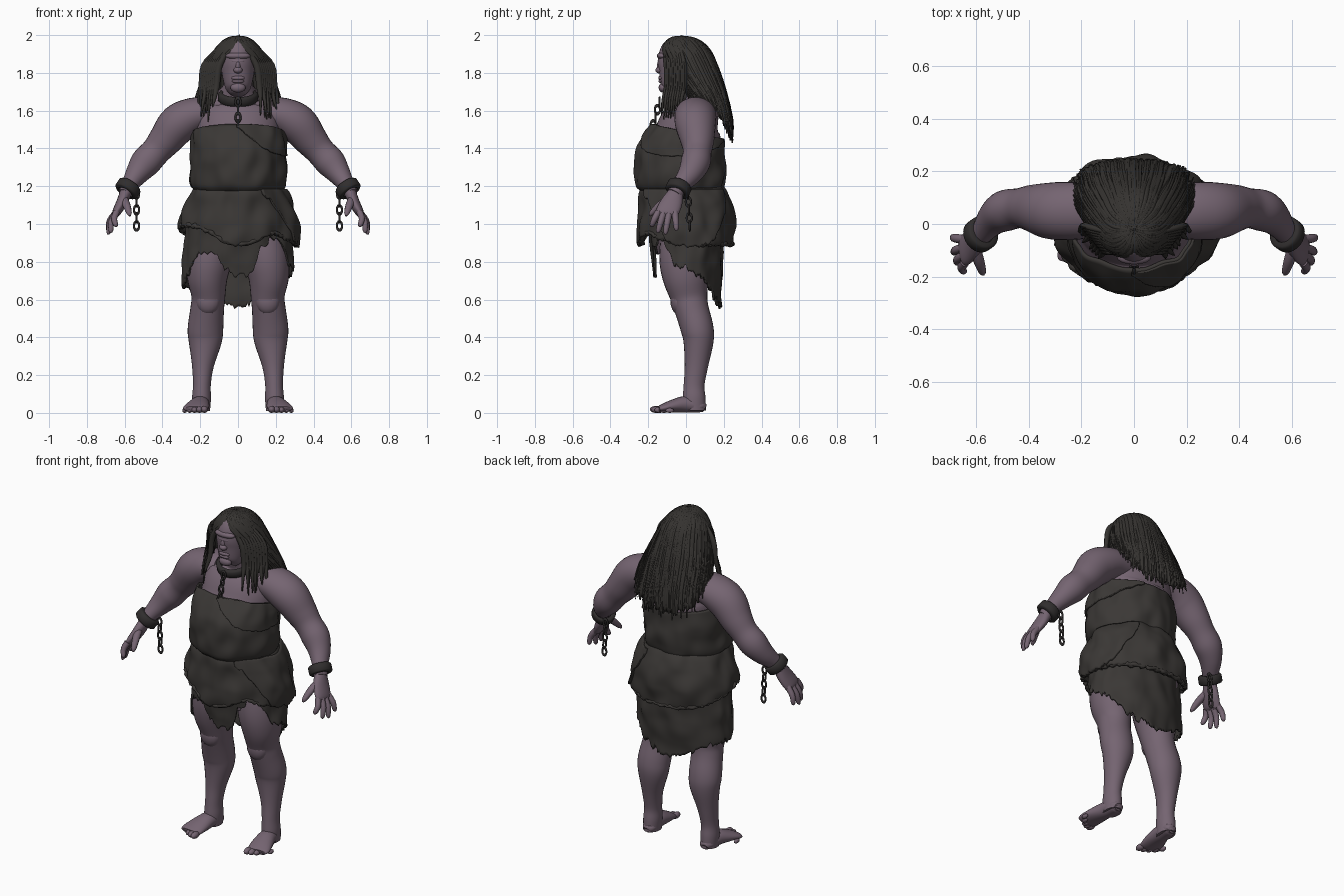
import bpy, bmesh, math, random
from mathutils import Vector, noise

random.seed(4)
cube = bpy.data.objects.get("Cube")
if cube:
    bpy.data.objects.remove(cube, do_unlink=True)


def material(name, rgb):
    m = bpy.data.materials.new(name)
    m.use_nodes = True
    m.diffuse_color = (*rgb, 1)
    bsdf = m.node_tree.nodes["Principled BSDF"]
    bsdf.inputs["Base Color"].default_value = (*rgb, 1)
    bsdf.inputs["Roughness"].default_value = 0.8
    return m


SKIN = material("mauve skin", (0.178, 0.129, 0.167))
CLOTH = material("dark hide cloth", (0.043, 0.039, 0.036))
HAIR = material("dark hair", (0.036, 0.033, 0.03))
IRON = material("dark iron", (0.03, 0.027, 0.027))


def finish(name, bm, mat, solid=0.0, fix=True):
    if fix:
        bmesh.ops.recalc_face_normals(bm, faces=bm.faces)
    me = bpy.data.meshes.new(name)
    bm.to_mesh(me)
    bm.free()
    me.materials.append(mat)
    me.shade_smooth()
    me.set_sharp_from_angle(angle=math.radians(55))
    ob = bpy.data.objects.new(name, me)
    bpy.context.scene.collection.objects.link(ob)
    if solid:
        mod = ob.modifiers.new("thickness", "SOLIDIFY")
        mod.thickness, mod.offset = solid, -1
    return ob


def curve(keys, u):
    """Smooth interpolation through tuples whose first item is the ascending parameter."""
    u = min(max(u, keys[0][0]), keys[-1][0])
    i = 0
    while i < len(keys) - 2 and u > keys[i + 1][0]:
        i += 1
    a, b = keys[i], keys[i + 1]
    p, n = keys[max(i - 1, 0)], keys[min(i + 2, len(keys) - 1)]
    h = b[0] - a[0]
    t = (u - a[0]) / h
    out = []
    for k in range(1, len(a)):
        ma = (b[k] - p[k]) / (b[0] - p[0]) * h
        mb = (n[k] - a[k]) / (n[0] - a[0]) * h
        out.append((2*t**3 - 3*t*t + 1) * a[k] + (t**3 - 2*t*t + t) * ma
                   + (3*t*t - 2*t**3) * b[k] + (t**3 - t*t) * mb)
    return out


def sweep(name, pts, mat, ref=(1, 0, 0), sides=20, steps=5):
    """Tube through (x, y, z, radius along ref, radius across)."""
    keys = [(i, *p) for i, p in enumerate(pts)]
    path = [curve(keys, j / steps) for j in range((len(pts) - 1) * steps + 1)]
    bm, loops = bmesh.new(), []
    for j, p in enumerate(path):
        t = Vector(path[min(j + 1, len(path) - 1)][:3]) - Vector(path[max(j - 1, 0)][:3])
        t.normalize()
        u = Vector(ref)
        u = (u - t * u.dot(t)).normalized()
        v = t.cross(u)
        ring = []
        for k in range(sides):
            a = 2 * math.pi * k / sides
            ring.append(bm.verts.new(Vector(p[:3]) + u * p[3] * math.cos(a) + v * p[4] * math.sin(a)))
        loops.append(ring)
    for r, s in zip(loops, loops[1:]):
        for k in range(sides):
            bm.faces.new((r[k], r[(k + 1) % sides], s[(k + 1) % sides], s[k]))
    bm.faces.new(loops[0])
    bm.faces.new(loops[-1])
    return finish(name, bm, mat)


def around(rings, deg, z, grow=0.0):
    cy, rx, ry = curve(rings, z)
    a = math.radians(deg)
    return Vector(((rx + grow) * math.cos(a), cy + (ry + grow) * math.sin(a), z))


def sheet(name, rings, top, hem, mat, a0=0, a1=360, opening=None, grow=0.0,
          rough=0.006, rag=0.02, ripple=0.0, power=1.0, solid=0.012, cols=140, rows=26):
    """Draped shell round the body between a top edge and a ragged hem."""
    bm, grid = bmesh.new(), []
    for c in range(cols + 1):
        phi = a0 + (a1 - a0) * c / cols
        d = Vector((math.cos(math.radians(phi)), math.sin(math.radians(phi)), 0))
        low = hem(phi) + rag * (noise.noise(d * 9) + 0.6 * noise.noise(d * 31))
        column = []
        for r in range(rows + 1):
            z = top(phi) + (low - top(phi)) * (r / rows) ** power
            th = 90 + (phi - 90) * (1 - opening(z) / 180) if opening else phi
            g = grow + rough * noise.noise(Vector((d.x * 3, d.y * 3, z * 9)))
            g += ripple * math.sin(math.radians(phi) * 40 + 3 * math.sin(z * 9)) * min(1, r / rows * 2)
            column.append(bm.verts.new(around(rings, th, z, g)))
        grid.append(column)
    for p, q in zip(grid, grid[1:]):
        for r in range(rows):
            bm.faces.new((p[r], p[r + 1], q[r + 1], q[r]))
    bmesh.ops.remove_doubles(bm, verts=bm.verts, dist=0.0002)
    return finish(name, bm, mat, solid, fix=False)


def blob(name, loc, size, mat):
    bm = bmesh.new()
    bmesh.ops.create_uvsphere(bm, u_segments=16, v_segments=10, radius=1)
    bmesh.ops.scale(bm, vec=size, verts=bm.verts)
    finish(name, bm, mat).location = loc


def spin_ring(name, loc, axis, profile, mat, sides=32, stretch=1.0):
    """Closed (radius, height) profile revolved about an axis."""
    bm = bmesh.new()
    loops = [[bm.verts.new((r * math.cos(2*math.pi*k/sides), r * stretch * math.sin(2*math.pi*k/sides), h))
              for r, h in profile] for k in range(sides)]
    n = len(profile)
    for k in range(sides):
        p, q = loops[k], loops[(k + 1) % sides]
        for i in range(n):
            bm.faces.new((p[i], p[(i + 1) % n], q[(i + 1) % n], q[i]))
    ob = finish(name, bm, mat)
    ob.location = loc
    ob.rotation_mode = "QUATERNION"
    ob.rotation_quaternion = Vector(axis).to_track_quat("Z", "Y")


def cuff(name, loc, axis, r, h, thick):
    b = thick * 0.3
    spin_ring(name, loc, axis, [(r - thick, -h), (r - b, -h), (r, -h + b), (r, h - b), (r - b, h),
                                (r - thick, h)], IRON)


def chain(name, start, end, count):
    a, b = Vector(start), Vector(end)
    wire = [(0.014 + 0.0055 * math.cos(i * math.pi / 4), 0.0055 * math.sin(i * math.pi / 4)) for i in range(8)]
    for i in range(count):
        axis = (1, 0, 0) if i % 2 else (0, 1, 0)
        spin_ring(f"{name}_link_{i + 1}", a.lerp(b, i / (count - 1)), axis, wire, IRON, 16, 1.6)


# Torso, neck and head
sweep("torso", [(0, 0, .84, .22, .15), (0, 0, 1, .26, .19), (0, -.03, 1.2, .225, .195),
                (0, -.03, 1.36, .22, .195), (0, .005, 1.46, .22, .18), (0, .02, 1.53, .22, .16),
                (0, .05, 1.61, .2, .125), (0, .045, 1.67, .13, .105), (0, .015, 1.73, .08, .085),
                (0, 0, 1.82, .07, .08)], SKIN, sides=40)
sweep("head", [(0, -.085, 1.69, .035, .04), (0, -.07, 1.72, .066, .07), (0, -.045, 1.8, .086, .102),
               (0, -.035, 1.87, .09, .113), (0, -.025, 1.93, .08, .1), (0, -.01, 1.975, .04, .05)], SKIN, sides=32)
for name, loc, size in [("brow", (0, -.125, 1.89), (.066, .029, .02)),
                        ("eyelid", (0, -.134, 1.862), (.038, .016, .014)),
                        ("nose_bridge", (0, -.138, 1.838), (.014, .016, .03)),
                        ("nose", (0, -.14, 1.815), (.024, .022, .018)),
                        ("upper_lip", (0, -.133, 1.773), (.036, .014, .012)),
                        ("lower_lip", (0, -.133, 1.756), (.032, .013, .01)),
                        ("chin", (0, -.122, 1.722), (.04, .023, .026))]:
    blob(name, loc, size, SKIN)

# Arms, hands, legs and feet
for side, s in (("left", 1), ("right", -1)):
    def limb(part, pts, ref=(1, 0, 0), sides=20, steps=5):
        sweep(f"{side}_{part}", [(s * p[0], *p[1:]) for p in pts], SKIN, ref, sides, steps)

    limb("arm", [(.13, .05, 1.59, .1, .08), (.23, .05, 1.575, .11, .095), (.315, .05, 1.53, .108, .105),
                 (.385, .06, 1.445, .09, .09), (.435, .06, 1.385, .076, .078), (.49, .05, 1.325, .078, .08),
                 (.535, .02, 1.265, .064, .062), (.575, -.03, 1.205, .045, .042),
                 (.6, -.06, 1.16, .04, .034)], (0, 1, 0), 28)
    limb("palm", [(.59, -.05, 1.175, .038, .032), (.615, -.075, 1.115, .057, .029),
                  (.643, -.1, 1.062, .06, .023), (.65, -.105, 1.045, .047, .014)], (0, 1, 0))
    tips = [(.648, -.185, .985), (.677, -.15, .953), (.69, -.11, .945), (.694, -.05, .965)]
    for i, tip in enumerate(tips):
        b, e = Vector((.643, -.146 + i * .029, 1.065)), Vector(tip)
        m = b.lerp(e, .5) + Vector((.01, 0, .004))
        limb(f"finger_{i + 1}", [(*b, .018, .018), (*m, .0165, .0165), (*b.lerp(e, .88), .013, .013),
                                 (*e, .004, .004)], (0, 1, 0), 10, 3)
    limb("thumb", [(.605, -.09, 1.135, .022, .022), (.59, -.14, 1.1, .021, .019),
                   (.577, -.18, 1.06, .015, .014), (.572, -.192, 1.043, .005, .005)], sides=10)
    limb("leg", [(.13, .02, .97, .12, .15), (.152, 0, .82, .12, .142), (.162, 0, .72, .108, .125),
                 (.157, .015, .62, .09, .1), (.163, .03, .55, .089, .09), (.172, .058, .45, .094, .087),
                 (.174, .066, .38, .088, .08), (.186, .055, .25, .058, .062), (.191, .043, .15, .047, .055),
                 (.193, .043, .08, .05, .06), (.194, .045, .012, .046, .06)], sides=28)
    blob(f"{side}_kneecap", (s * .158, -.038, .595), (.065, .045, .075), SKIN)
    limb("foot", [(.193, .1, .022, .026, .02), (.193, .075, .034, .042, .033), (.2, 0, .045, .05, .044),
                  (.213, -.07, .036, .062, .034), (.226, -.125, .024, .066, .022), (.229, -.145, .02, .055, .015)])
    for i in range(5):
        r = .022 - i * .0018
        blob(f"{side}_toe_{i + 1}", (s * (.178 + i * .026), -.158 + .0045 * i * i, r * .85),
             (r * .85, r * 1.5, r * .85), SKIN)
    # Wrist shackle with hanging chain
    cuff(f"{side}_wrist_cuff", (s * .583, -.04, 1.188), (s * .5, -.35, -.75), .066, .026, .024)
    chain(f"{side}_wrist_chain", (s * .537, .01, 1.16), (s * .537, .02, .99), 5)

# Collar and its chain
cuff("neck_collar", (0, -.025, 1.672), (0, -.3, 1), .106, .024, .025)
chain("collar_chain", (0, -.14, 1.645), (0, -.185, 1.485), 5)

# Tunic with a folded wrap over the left breast
tunic = [(1.16, -.02, .21, .2), (1.2, -.03, .25, .233), (1.3, -.03, .256, .24),
         (1.4, -.03, .25, .236), (1.46, -.015, .245, .215), (1.54, .005, .228, .165)]
tunic_top = lambda a: 1.49 - .04 * math.sin(math.radians(a))
sheet("tunic", tunic, tunic_top, lambda a: 1.165, CLOTH, rag=.008, rough=.016)
wrap_hem = [(268, 1.52), (285, 1.46), (305, 1.4), (325, 1.37), (360, 1.36), (400, 1.39), (430, 1.44)]
sheet("tunic_wrap", tunic, tunic_top, lambda a: curve(wrap_hem, a)[0], CLOTH, 268, 430,
      grow=.01, rag=.006, rough=.016, cols=60)

# Heavy overskirt, hem roll and hip flap
over = [(.84, 0, .3, .24), (.9, 0, .312, .255), (1, 0, .312, .257), (1.1, 0, .282, .248),
        (1.17, -.01, .25, .232), (1.21, -.015, .22, .207)]
over_hem = [(0, .89), (45, .885), (90, .89), (135, .91), (180, .98), (215, .985), (235, .965),
            (255, .905), (275, .885), (290, .91), (305, .95), (325, .92), (360, .89)]
hem_at = lambda a: curve(over_hem, a % 360)[0]
sheet("overskirt", over, lambda a: 1.205, hem_at, CLOTH, rag=.014, rough=.02, solid=.025)
roll = []
for k in range(121):
    p = around(over, k * 3, hem_at(k * 3) + random.uniform(0, .012), -.008)
    r = random.uniform(.006, .015)
    roll.append((*p, r, r))
sweep("overskirt_hem", roll, CLOTH, (0, 0, 1), 8, 2)
flap_hem = [(300, 1.17), (315, 1.08), (330, .96), (345, .89), (375, .885), (395, .93), (420, 1.15)]
sheet("hip_flap", over, lambda a: 1.185, lambda a: curve(flap_hem, a)[0], CLOTH, 300, 420,
      grow=.012, rough=.024, cols=60, solid=.018)

# Torn underskirt, longest at the back
under = [(.5, .02, .27, .165), (.7, .01, .3, .178), (.85, .005, .29, .19), (1.02, 0, .27, .2)]
under_hem = [(0, .76), (25, .72), (50, .63), (70, .58), (100, .57), (130, .63), (160, .67), (195, .68),
             (212, .76), (228, .84), (242, .85), (255, .77), (268, .73), (284, .75), (298, .89),
             (318, .92), (338, .79), (360, .76)]
sheet("underskirt", under, lambda a: 1.0, lambda a: curve(under_hem, a % 360)[0], CLOTH,
      rag=.035, rough=.015, cols=180)

# Long swept-back hair: shell, surface strands and front locks
hair = [(1.4, .15, .26, .095), (1.47, .148, .26, .1), (1.55, .13, .252, .115), (1.66, .095, .228, .128),
        (1.75, .055, .197, .143), (1.85, .015, .157, .145), (1.92, -.002, .122, .128),
        (1.965, -.012, .082, .092), (1.988, -.02, .045, .052), (1.997, -.022, .003, .004)]
hair_hem = [(0, 1.47), (50, 1.49), (75, 1.54), (100, 1.61), (180, 1.62)]
gap = [(1.62, 62), (1.75, 44), (1.87, 32), (1.92, 20), (1.955, 0), (2, 0)]
hair_end = lambda a: curve(hair_hem, abs(a - 90))[0]
part = lambda z: curve(gap, z)[0]
sheet("hair", hair, lambda a: 1.997, hair_end, HAIR, -90, 270, part, rag=.05, ripple=.004,
      power=1.9, cols=260, rows=30)
for i in range(110):
    phi = -88 + 356 * (i + random.random()) / 110
    end, drift = hair_end(phi) - random.uniform(-.06, .05), random.uniform(-6, 6)
    pts = []
    for k in range(9):
        t = k / 8
        z = 1.995 - (1.995 - end) * t ** 1.9
        th = 90 + (phi + drift * t - 90) * (1 - part(z) / 180)
        w = min(1, .2 + t * 3) * (1 - .7 * t)
        pts.append((*around(hair, th, z, .001), .012 * w, .007 * w))
    a = math.radians(phi)
    sweep(f"hair_strand_{i + 1}", pts, HAIR, (-math.sin(a), math.cos(a), 0), 6, 3)
for side, s in (("left", 1), ("right", -1)):
    for i in range(9):
        x, y = .098 + i * .01, -.1 + i * .012
        low, out = random.uniform(1.52, 1.63), random.uniform(0, .035)
        pts = [(.04 + i * .008, -.11 + i * .01, 1.93, .01, .009), (x, y - .005, 1.84, .017, .013),
               (x + .015, y - .005, 1.73, .016, .012), (x + .02 + out * .5, y - .02, 1.66, .01, .009),
               (x + .02 + out, y - .03, low, .003, .003)]
        sweep(f"{side}_front_lock_{i + 1}", [(s * p[0], *p[1:]) for p in pts], HAIR, (1, 0, 0), 8, 4)
